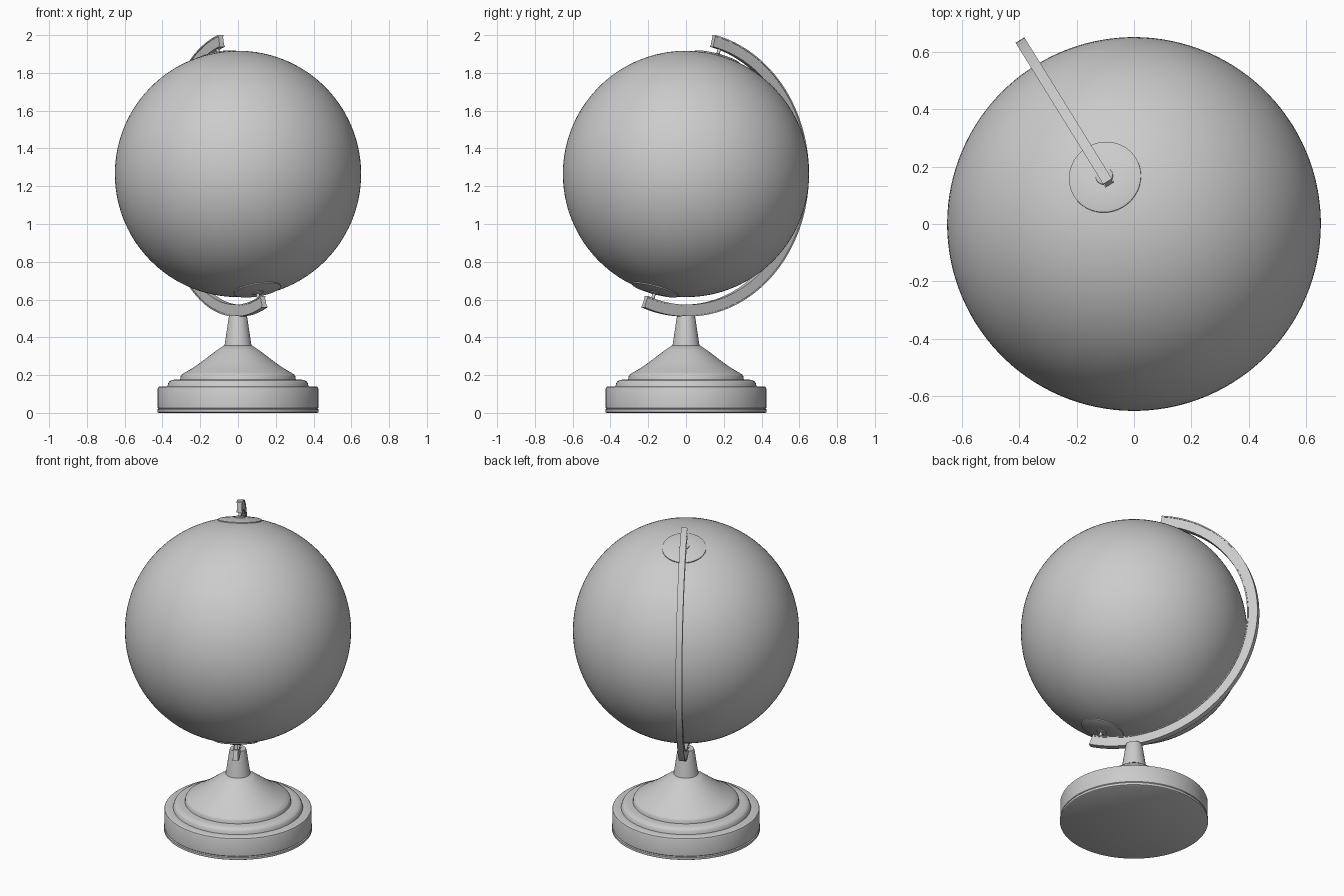
import bpy, math
from mathutils import Vector, Matrix

cube = bpy.data.objects.get("Cube")
if cube:
    bpy.data.objects.remove(cube, do_unlink=True)

grey = bpy.data.materials.new("plain_grey")
grey.use_nodes = True
color = (0.6, 0.6, 0.6, 1)
grey.diffuse_color = color
grey.node_tree.nodes["Principled BSDF"].inputs["Base Color"].default_value = color

CENTRE = Vector((0, 0, 1.265))
RADIUS = 0.652
TILT = math.radians(17.4)
HEADING = math.radians(121.8)   # compass direction of the arm's plane
# Local frame: x points along the arm's plane, z up
ARM_FRAME = Matrix.Translation(CENTRE) @ Matrix.Rotation(HEADING, 4, 'Z')
AXIS_FRAME = ARM_FRAME @ Matrix.Rotation(TILT, 4, 'Y')


def finish(obj, angle=35):
    obj.data.materials.append(grey)
    bpy.ops.object.select_all(action='DESELECT')
    obj.select_set(True)
    bpy.context.view_layer.objects.active = obj
    bpy.ops.object.shade_smooth_by_angle(angle=math.radians(angle))
    return obj


def mesh_object(name, verts, faces, matrix):
    mesh = bpy.data.meshes.new(name)
    mesh.from_pydata(verts, [], faces)
    obj = bpy.data.objects.new(name, mesh)
    bpy.context.collection.objects.link(obj)
    obj.matrix_world = matrix
    return finish(obj)


def lathe(name, profile, matrix=Matrix(), n=96):
    """Spin (radius, height) pairs, listed bottom to top, and close both ends."""
    verts, faces = [], []
    for r, z in profile:
        for i in range(n):
            a = math.tau * i / n
            verts.append((r * math.cos(a), r * math.sin(a), z))
    for k in range(len(profile) - 1):
        for i in range(n):
            j = (i + 1) % n
            faces.append((k * n + i, k * n + j, (k + 1) * n + j, (k + 1) * n + i))
    last = (len(profile) - 1) * n
    faces.append(tuple(reversed(range(n))))
    faces.append(tuple(range(last, last + n)))
    return mesh_object(name, verts, faces, matrix)


# Stepped base with its bell-shaped top
lathe("base", [
    (0.42, 0), (0.427, 0.004), (0.427, 0.018), (0.421, 0.022), (0.425, 0.026),
    (0.425, 0.13), (0.422, 0.136), (0.414, 0.14),
    (0.374, 0.14), (0.37, 0.156), (0.364, 0.166), (0.352, 0.173), (0.335, 0.176),
    (0.306, 0.177), (0.303, 0.195), (0.297, 0.204),
    (0.275, 0.217), (0.24, 0.237), (0.2, 0.265), (0.15, 0.303),
    (0.11, 0.333), (0.072, 0.358)])
lathe("neck", [(0.072, 0.355), (0.069, 0.37), (0.05, 0.5), (0.046, 0.515)], n=48)

# Ball
bpy.ops.mesh.primitive_uv_sphere_add(segments=128, ring_count=64, radius=RADIUS)
ball = bpy.context.object
ball.name = "ball"
ball.matrix_world = AXIS_FRAME
finish(ball)

# Pole caps, hubs and pins, one set at each end of the axis
for end, turn in (("top", 0), ("bottom", math.pi)):
    frame = AXIS_FRAME @ Matrix.Rotation(turn, 4, 'X')
    lathe(end + "_cap", [(0.127, 0.63), (0.127, 0.645), (0.12, 0.648),
                         (0.06, 0.656), (0.03, 0.658)], frame, 64)
    lathe(end + "_hub", [(0.032, 0.65), (0.03, 0.662), (0.022, 0.665)], frame, 32)
    lathe(end + "_pin", [(0.009, 0.65), (0.009, 0.705)], frame, 16)

# Arm: an I-shaped section swept round the ball past both pins
INNER, OUTER, LIP = 0.692, 0.755, 0.007
FLANGE, WEB = 0.018, 0.014
half = [(INNER, FLANGE), (INNER + LIP, FLANGE), (INNER + LIP, WEB),
        (OUTER - LIP, WEB), (OUTER - LIP, FLANGE), (OUTER, FLANGE)]
section = half + [(r, -w) for r, w in reversed(half)]
start, stop, steps = TILT - math.radians(4), TILT + math.pi + math.radians(3.4), 80
verts, faces, m = [], [], len(section)
for k in range(steps + 1):
    a = start + (stop - start) * k / steps
    verts += [(r * math.sin(a), w, r * math.cos(a)) for r, w in section]
for k in range(steps):
    for i in range(m):
        j = (i + 1) % m
        faces.append((k * m + i, (k + 1) * m + i, (k + 1) * m + j, k * m + j))
faces.append(tuple(range(m)))
faces.append(tuple(reversed(range(steps * m, steps * m + m))))
mesh_object("arm", verts, faces, ARM_FRAME)
